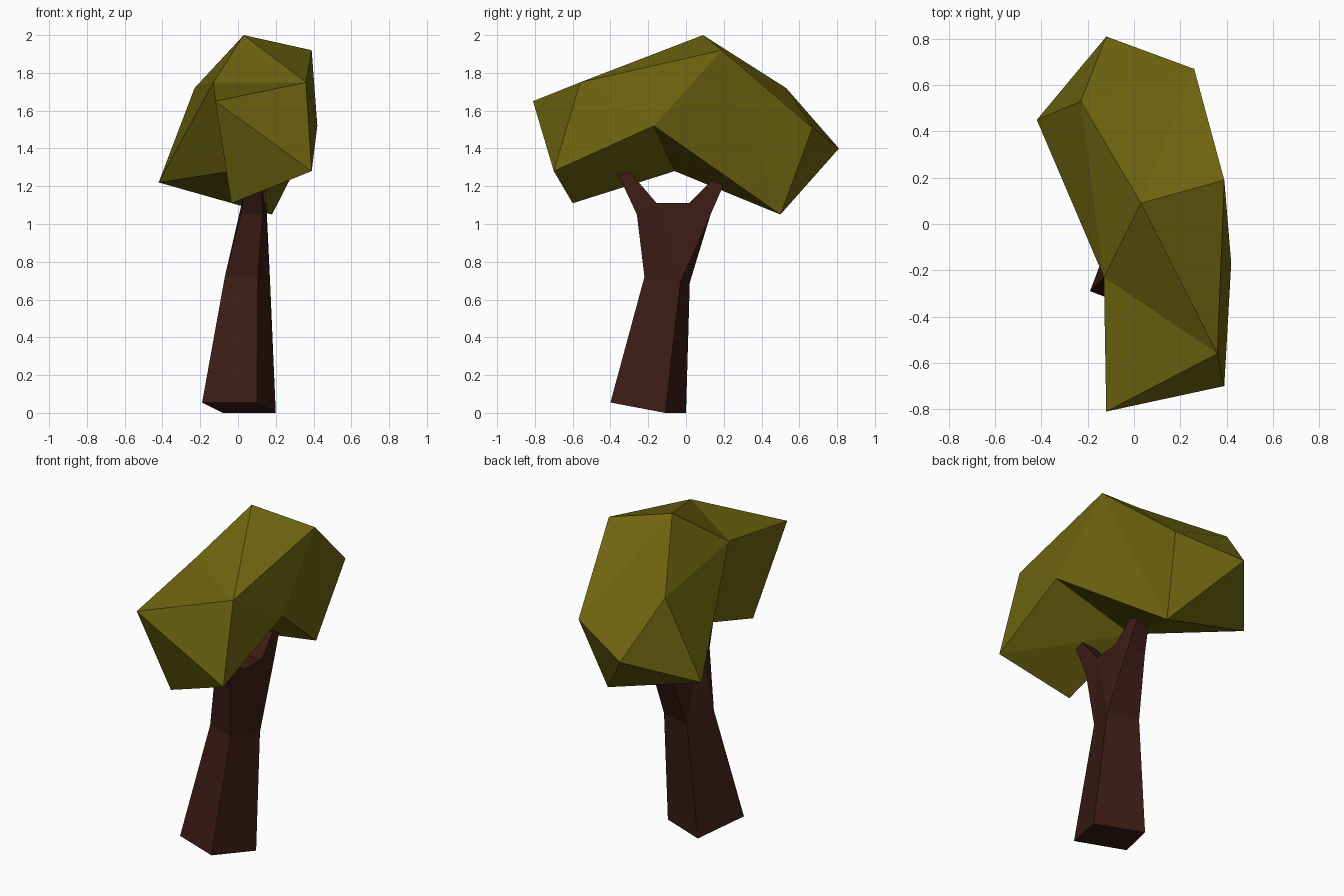
import bpy, bmesh

if "Cube" in bpy.data.objects:
    bpy.data.objects.remove(bpy.data.objects["Cube"])


def material(name, rgb):
    m = bpy.data.materials.new(name)
    m.diffuse_color = (*rgb, 1)
    m.use_nodes = True
    m.node_tree.nodes["Principled BSDF"].inputs["Base Color"].default_value = m.diffuse_color
    return m


def build(name, points, faces, mat):
    """Flat-shaded mesh; points are keyed by letter, faces are letter strings."""
    bm = bmesh.new()
    v = {k: bm.verts.new(p) for k, p in points.items()}
    for f in faces.split():
        bm.faces.new([v[c] for c in f])
    bmesh.ops.recalc_face_normals(bm, faces=bm.faces)
    me = bpy.data.meshes.new(name)
    bm.to_mesh(me)
    bm.free()
    me.materials.append(mat)
    ob = bpy.data.objects.new(name, me)
    bpy.context.collection.objects.link(ob)
    return ob


# Faceted leaf canopy, saddle-shaped underneath
leaves = dict(
    A=(.03, .09, 2.0), B=(.39, .19, 1.92), C=(.36, -.56, 1.75), D=(-.12, -.81, 1.65),
    E=(.39, -.70, 1.28), F=(.42, -.17, 1.52), G=(-.13, -.23, 1.75), H=(-.23, .53, 1.72),
    I=(-.42, .45, 1.22), J=(-.12, .81, 1.40), K=(.26, .67, 1.51), L=(.18, .50, 1.05),
    M=(-.035, -.60, 1.11), N=(-.03, -.06, 1.28))
build("leaf_canopy", leaves,
      "AGC GDC ACB DCE DEM CEF CFB BFL BLK ABK AKH HKJ HJI JKL JLI "
      "AHG HGI GIN GNM GMD EFN ENM FLN LIN",
      material("leaf_green", (.16, .13, .005)))

# Forked trunk: four-sided rings, each ordered front-left, front-right, back-right, back-left
rings = [
    "abcd", [(-.19, -.29, .055), (.10, -.40, .055), (.20, -.11, 0), (-.08, 0, 0)],        # foot
    "efgh", [(-.07, -.17, .72), (.105, -.22, .72), (.17, -.03, .69), (-.02, .02, .69)],   # waist
    "ijkl", [(.015, -.25, 1.05), (.13, -.26, 1.05), (.15, .13, 1.05), (.03, .13, 1.05)],  # shoulders
    "mnop", [(.02, -.155, 1.11), (.14, -.155, 1.11), (.15, .015, 1.11), (.03, .015, 1.11)],  # crotch
    "qrst", [(.05, -.36, 1.265), (.12, -.36, 1.265), (.12, -.31, 1.29), (.05, -.31, 1.29)],  # front tip
    "uvwx", [(.06, .14, 1.235), (.14, .14, 1.235), (.14, .20, 1.21), (.06, .20, 1.21)],      # back tip
]
trunk = {k: p for names, pts in zip(rings[::2], rings[1::2]) for k, p in zip(names, pts)}


def loft(r, s):
    return " ".join(r[i] + r[(i + 1) % 4] + s[(i + 1) % 4] + s[i] for i in range(4))


faces = " ".join([
    "abcd", loft("abcd", "efgh"),            # lower trunk
    "efji ghlk mnop",                        # upper trunk front, back, crotch
    "fjn fng gno gok eim emh hmp hpl",       # upper trunk sides
    loft("ijnm", "qrst"), "qrst",            # front branch
    loft("pokl", "uvwx"), "uvwx"])           # back branch
build("trunk", trunk, faces.replace(" mnop", " mnop"), material("bark_brown", (.045, .012, .007)))
